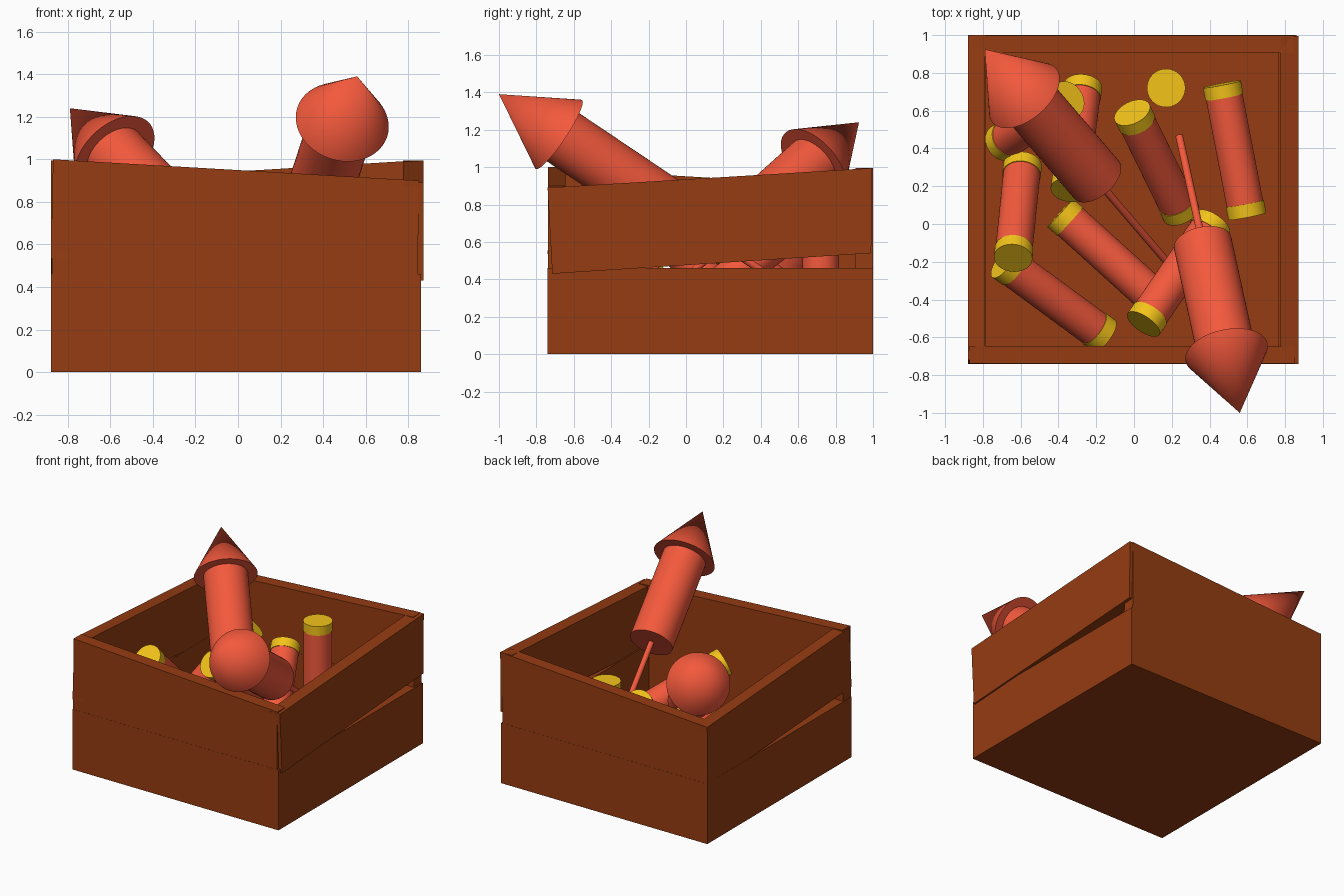
import bpy, bmesh, math
from mathutils import Vector

if "Cube" in bpy.data.objects:
    bpy.data.objects.remove(bpy.data.objects["Cube"])


def material(name, color):
    m = bpy.data.materials.new(name)
    m.diffuse_color = (*color, 1)
    m.use_nodes = True
    m.node_tree.nodes["Principled BSDF"].inputs["Base Color"].default_value = m.diffuse_color
    return m


WOOD = material("wood", (0.30, 0.045, 0.006))
RED = material("red_paper", (0.90, 0.10, 0.045))
YELLOW = material("yellow_cap", (0.90, 0.55, 0.01))


def finish(bm, name, mat, smooth=False):
    bmesh.ops.recalc_face_normals(bm, faces=bm.faces)
    me = bpy.data.meshes.new(name)
    bm.to_mesh(me)
    bm.free()
    me.materials.append(mat)
    ob = bpy.data.objects.new(name, me)
    bpy.context.collection.objects.link(ob)
    if smooth:
        bpy.ops.object.select_all(action='DESELECT')
        ob.select_set(True)
        bpy.context.view_layer.objects.active = ob
        bpy.ops.object.shade_smooth_by_angle(angle=math.radians(40))
    return ob


def plank(name, axis, outline, lo, hi):
    """Board with a (length, z) outline along x or y, thickness lo..hi."""
    bm = bmesh.new()
    place = (lambda u, t, z: (u, t, z)) if axis == 'x' else (lambda u, t, z: (t, u, z))
    near = bm.faces.new([bm.verts.new(place(u, lo, z)) for u, z in outline])
    out = bmesh.ops.extrude_face_region(bm, geom=[near])
    moved = [v for v in out["geom"] if isinstance(v, bmesh.types.BMVert)]
    bmesh.ops.translate(bm, verts=moved, vec=place(0, hi - lo, 0))
    finish(bm, name, WOOD)


def tube(name, a, b, r1, r2, mat):
    """Closed cylinder or cone running from a to b."""
    a, b = Vector(a), Vector(b)
    bm = bmesh.new()
    bmesh.ops.create_cone(bm, cap_ends=True, segments=48, radius1=r1, radius2=r2,
                          depth=(b - a).length)
    if r2 == 0:
        bmesh.ops.remove_doubles(bm, verts=bm.verts, dist=1e-5)
    rot = (b - a).to_track_quat('Z', 'Y').to_matrix()
    bmesh.ops.rotate(bm, verts=bm.verts, matrix=rot)
    bmesh.ops.translate(bm, verts=bm.verts, vec=(a + b) / 2)
    finish(bm, name, mat, True)


def level(a, b, z0, z1):
    return [(a, z0), (b, z0), (b, z1), (a, z1)]


# Crate floor and lower boards
plank("crate_floor", 'x', level(-.87, .85, 0, .08), -.73, .99)
plank("front_lower_board", 'x', level(-.88, .86, 0, .46), -.74, -.645)
plank("back_lower_board", 'x', level(-.88, .86, 0, .46), .905, 1.0)
plank("left_lower_board", 'y', level(-.74, 1.0, 0, .46), -.88, -.787)
plank("right_lower_board", 'y', level(-.74, 1.0, 0, .46), .765, .86)

# Crooked upper boards
plank("front_upper_board", 'x', [(-.875, .46), (.845, .46), (.85, .90), (-.87, 1.0)], -.739, -.645)
plank("back_upper_board", 'x', [(-.88, .44), (.85, .46), (.845, .995), (-.88, .89)], .906, .999)
plank("left_upper_board", 'y', [(-.74, .535), (.99, .43), (1.0, .89), (-.72, .995)], -.879, -.788)
plank("right_upper_board", 'y', [(-.715, .43), (.99, .54), (.995, .995), (-.74, .89)], .775, .872)

# Small firecrackers: low end, high end
CRACKERS = [
    ((.60, .04, .20), (.465, .74, .24)),
    ((.25, .06, .27), (-.01, .59, .68)),
    ((.17, .72, .14), (.17, .72, .86)),
    ((-.27, .73, .17), (-.34, .18, .60)),
    ((-.70, .43, .17), (-.35, .66, .70)),
    ((-.59, .31, .20), (-.64, -.18, .70)),
    ((.14, -.42, .20), (-.39, .06, .22)),
    ((.42, .01, .27), (.05, -.53, .56)),
    ((-.16, -.59, .18), (-.69, -.20, .45)),
]
for i, (low, high) in enumerate(CRACKERS, 1):
    low, high = Vector(low), Vector(high)
    step = (high - low).normalized() * .07
    tube(f"cracker_{i}_body", low + step, high - step, .098, .098, RED)
    tube(f"cracker_{i}_lower_cap", low, low + step, .102, .102, YELLOW)
    tube(f"cracker_{i}_upper_cap", high - step, high, .102, .102, YELLOW)

# Two large rockets: nose base centre, axis towards the tip
ROCKETS = [
    ((.49, -.68, 1.175), (.07, -.32, .215)),
    ((-.58, .68, 1.02), (-.21, .245, .22)),
]
for i, (base, axis) in enumerate(ROCKETS, 1):
    base, axis = Vector(base), Vector(axis)
    d = axis.normalized()
    tube(f"rocket_{i}_nose", base, base + axis, .222, 0, RED)
    tube(f"rocket_{i}_body", base - d * .71, base + d * .01, .155, .155, RED)
    tube(f"rocket_{i}_stick", base - d * 1.40, base - d * .70, .02, .02, RED)
